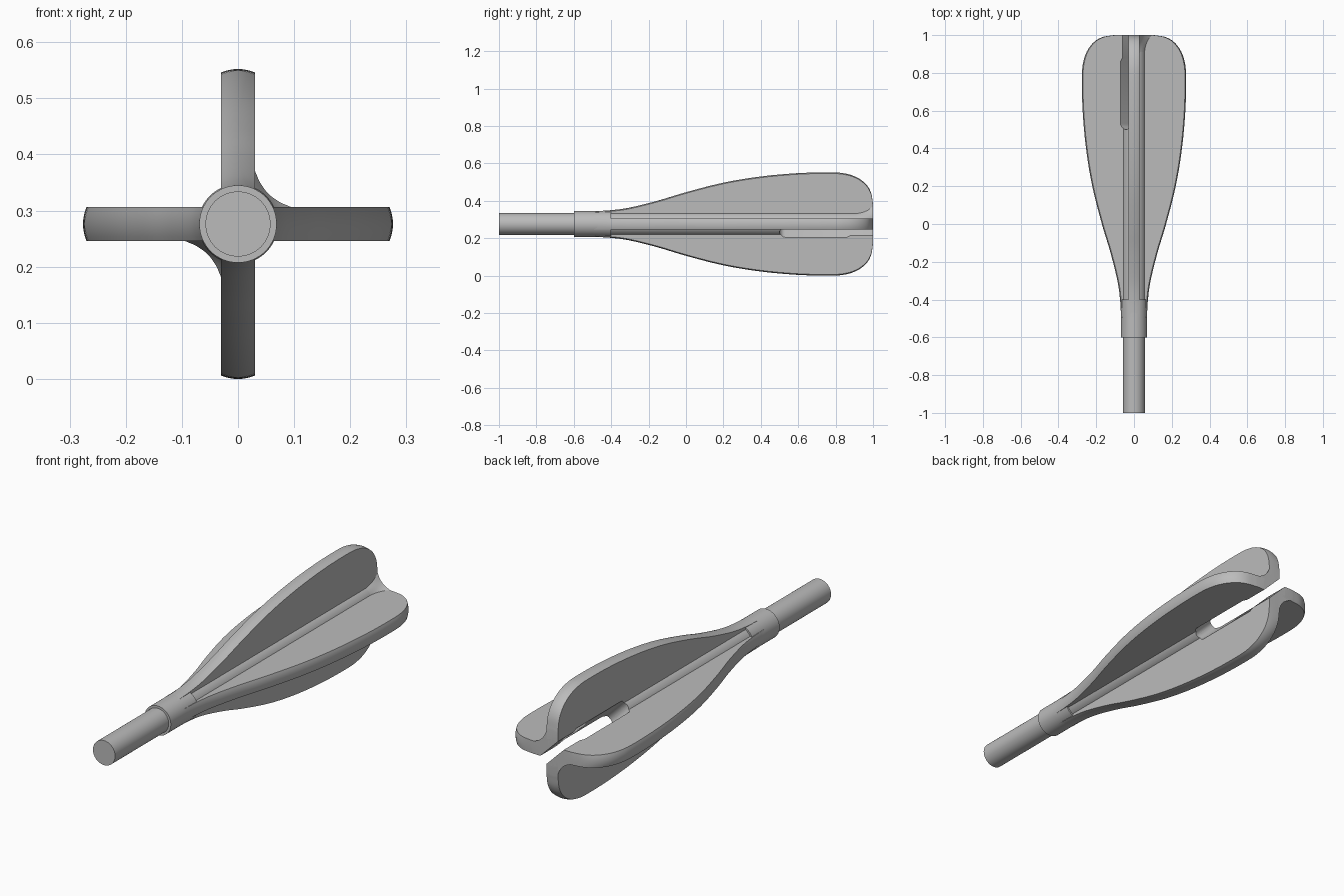
import bpy, bmesh, math
from mathutils import Vector

cube = bpy.data.objects.get("Cube")
if cube:
    bpy.data.objects.remove(cube, do_unlink=True)

AXIS_Z = 0.276       # height of the long axis
HALF_THICK = 0.03    # half thickness of a fin

grey = bpy.data.materials.new("plain grey")
grey.use_nodes = True
grey.diffuse_color = (0.5, 0.5, 0.5, 1)
grey.node_tree.nodes["Principled BSDF"].inputs["Base Color"].default_value = (0.5, 0.5, 0.5, 1)


def loft(name, rings):
    """Skin a list of closed rings and cap both ends."""
    bm = bmesh.new()
    loops = [[bm.verts.new((x, y, z + AXIS_Z)) for x, y, z in ring] for ring in rings]
    for a, b in zip(loops, loops[1:]):
        for i in range(len(a)):
            j = (i + 1) % len(a)
            bm.faces.new((a[i], a[j], b[j], b[i]))
    bm.faces.new(loops[0])
    bm.faces.new(loops[-1])
    bmesh.ops.recalc_face_normals(bm, faces=bm.faces)
    mesh = bpy.data.meshes.new(name)
    bm.to_mesh(mesh)
    bm.free()
    mesh.materials.append(grey)
    obj = bpy.data.objects.new(name, mesh)
    bpy.context.collection.objects.link(obj)
    return obj


def turned(name, profile, sides=64):
    """Round part along y from (y, radius) pairs."""
    angles = [2 * math.pi * i / sides for i in range(sides)]
    return loft(name, [[(r * math.cos(a), y, r * math.sin(a)) for a in angles]
                       for y, r in profile])


def smooth_path(points, steps=6):
    """Catmull-Rom curve through the points."""
    p = [Vector(q) for q in points]
    p = [2 * p[0] - p[1]] + p + [2 * p[-1] - p[-2]]
    path = []
    for a, b, c, d in zip(p, p[1:], p[2:], p[3:]):
        for k in range(steps):
            t = k / steps
            path.append(0.5 * (2 * b + (c - a) * t + (2 * a - 5 * b + 4 * c - d) * t * t
                               + (3 * b - a - 3 * c + d) * t ** 3))
    return path + [p[-2]]


# Shaft, collar and central core
shaft = turned("shaft", [(-1, 0.058), (-0.55, 0.058)])
collar = turned("collar", [(-0.6, 0.069), (-0.5, 0.069), (-0.4, 0.071)])
core = turned("core", [(-0.45, 0.063), (1, 0.063)])

# Crossed fins with a crowned rim
outline = smooth_path([(-0.5, 0.068), (-0.4, 0.074), (-0.3, 0.088), (-0.15, 0.125),
                       (0, 0.17), (0.2, 0.221), (0.4, 0.254), (0.6, 0.272),
                       (0.78, 0.276), (0.86, 0.268), (0.92, 0.246), (0.965, 0.21),
                       (0.99, 0.165), (1, 0.105)])


def blade(name, upright):
    rings = []
    for k in range(-4, 5):
        across = k / 4
        t = across * HALF_THICK
        side = [(r - 0.006 * across ** 2, y) for y, r in outline]
        loop = side + [(-r, y) for r, y in reversed(side)]
        rings.append([(t, y, r) if upright else (r, y, t) for r, y in loop])
    return loft(name, rings)


fins = [blade("horizontal_fins", False), blade("vertical_fins", True)]

# Flared webs joining neighbouring fins at the tail
curve = [(0.1, 0.028), (0.076, 0.038), (0.062, 0.047), (0.054, 0.054)]
curve += [(z, x) for x, z in reversed(curve[:-1])]


def web(name, sign):
    rings = []
    for k in range(9):
        s = k / 8
        ring = [(0, 0.88 + 0.12 * s, 0)]
        for q in curve:
            v = Vector(q)
            v = v.normalized() * 0.062 * (1 - s * s) + v * s * s
            ring.append((sign * v.x, 0.88 + 0.12 * s, sign * v.y))
        rings.append(ring)
    return loft(name, rings)


webs = [web("upper_web", 1), web("lower_web", -1)]

# Diagonal slot splitting the tail, round at its inner end, narrower at the mouth
edge = [(1.1, 0.022), (0.88, 0.022), (0.86, 0.029)]
edge += [(0.53 - 0.03 * math.sin(a), 0.029 * math.cos(a))
         for a in (math.pi / 2 * i / 8 for i in range(8))]
slot = edge + [(0.5, 0)] + [(y, -n) for y, n in reversed(edge)]
h = math.sqrt(0.5)
cutter = loft("slot_cutter", [[(h * (n + d), y, h * (n - d)) for y, n in slot]
                              for d in (-0.2, 0.2)])
cutter.hide_render = True
for part in [core] + fins + webs:
    cut = part.modifiers.new("slot", "BOOLEAN")
    cut.operation = "DIFFERENCE"
    cut.solver = "EXACT"
    cut.object = cutter
    bpy.context.view_layer.objects.active = part
    bpy.ops.object.modifier_apply(modifier=cut.name)
bpy.data.objects.remove(cutter, do_unlink=True)

# Smooth round surfaces, crisp edges
bpy.ops.object.select_all(action="DESELECT")
for part in [shaft, collar, core] + fins + webs:
    part.select_set(True)
bpy.context.view_layer.objects.active = core
bpy.ops.object.shade_smooth_by_angle(angle=math.radians(30))
